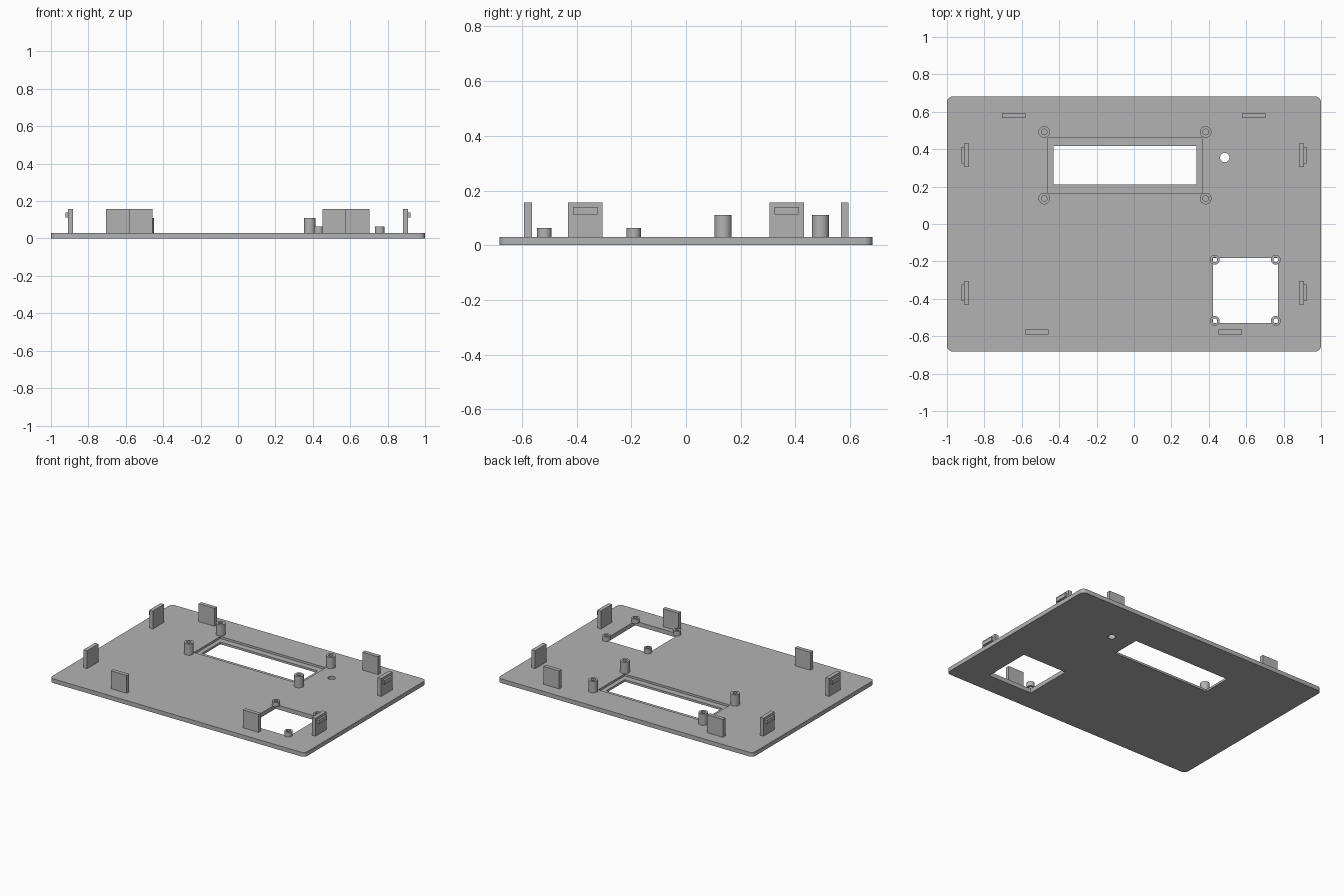
import bpy
import bmesh
import math

cube = bpy.data.objects.get("Cube")
if cube:
    bpy.data.objects.remove(cube, do_unlink=True)

grey = bpy.data.materials.new("plain grey")
grey.use_nodes = True
colour = (0.45, 0.45, 0.45, 1)
grey.diffuse_color = colour
grey.node_tree.nodes["Principled BSDF"].inputs["Base Color"].default_value = colour

THICK = 0.03       # panel thickness
TAB_TOP = 0.157    # top of the clips


def finish(name, bm, smooth=False):
    bmesh.ops.recalc_face_normals(bm, faces=bm.faces)
    mesh = bpy.data.meshes.new(name)
    bm.to_mesh(mesh)
    bm.free()
    mesh.materials.append(grey)
    obj = bpy.data.objects.new(name, mesh)
    bpy.context.collection.objects.link(obj)
    if smooth:
        bpy.ops.object.select_all(action='DESELECT')
        obj.select_set(True)
        bpy.context.view_layer.objects.active = obj
        bpy.ops.object.shade_smooth_by_angle(angle=math.radians(35))
    return obj


def box(name, x, y, z):
    """Box from (low, high) ranges."""
    bm = bmesh.new()
    bmesh.ops.create_cube(bm, size=1)
    for v in bm.verts:
        v.co = [r[0] if c < 0 else r[1] for c, r in zip(v.co, (x, y, z))]
    return finish(name, bm)


def cylinder(name, x, y, radius, low, high):
    bm = bmesh.new()
    bmesh.ops.create_cone(bm, cap_ends=True, segments=32, radius1=radius,
                          radius2=radius, depth=high - low)
    bmesh.ops.translate(bm, verts=bm.verts, vec=(x, y, (low + high) / 2))
    return finish(name, bm)


def tube(name, x, y, outer, inner, low, high):
    """Hollow standoff, a rectangular section turned round its axis."""
    bm = bmesh.new()
    section = [(outer, low), (outer, high), (inner, high), (inner, low)]
    n = 32
    rings = [[bm.verts.new((x + r * math.cos(math.tau * i / n),
                            y + r * math.sin(math.tau * i / n), z))
              for i in range(n)] for r, z in section]
    for k, ring in enumerate(rings):
        after = rings[(k + 1) % len(rings)]
        for i in range(n):
            j = (i + 1) % n
            bm.faces.new((ring[i], ring[j], after[j], after[i]))
    return finish(name, bm, smooth=True)


# Panel with rounded corners
panel = box("panel", (-1, 1), (-0.682, 0.682), (0, THICK))
bm = bmesh.new()
bm.from_mesh(panel.data)
corners = [e for e in bm.edges if abs(e.verts[0].co.z - e.verts[1].co.z) > THICK / 2]
bmesh.ops.bevel(bm, geom=corners, offset=0.032, segments=8, affect='EDGES', profile=0.5)
bm.to_mesh(panel.data)
bm.free()

# Openings: display recess and window, square window, indicator hole
cutters = [
    box("display_recess_cutter", (-0.461, 0.365), (0.166, 0.461), (THICK / 2, 0.1)),
    box("display_window_cutter", (-0.43, 0.333), (0.21, 0.417), (-0.1, 0.1)),
    box("square_window_cutter", (0.422, 0.77), (-0.53, -0.182), (-0.1, 0.1)),
    cylinder("indicator_hole_cutter", 0.485, 0.355, 0.025, -0.1, 0.1),
]
bpy.context.view_layer.objects.active = panel
for cutter in cutters:
    cut = panel.modifiers.new(cutter.name, 'BOOLEAN')
    cut.operation = 'DIFFERENCE'
    cut.solver = 'EXACT'
    cut.object = cutter
    bpy.ops.object.modifier_apply(modifier=cut.name)
    bpy.data.objects.remove(cutter, do_unlink=True)
bpy.ops.object.select_all(action='DESELECT')
panel.select_set(True)
bpy.ops.object.shade_smooth_by_angle(angle=math.radians(35))

# Standoffs round the two windows
for side, x in (("right", -0.48), ("left", 0.383)):
    for end, y in (("front", 0.136), ("back", 0.492)):
        tube(f"display_post_{end}_{side}", x, y, 0.031, 0.015, THICK, 0.11)
for side, x in (("right", 0.432), ("left", 0.758)):
    for end, y in (("front", -0.518), ("back", -0.191)):
        tube(f"window_post_{end}_{side}", x, y, 0.026, 0.013, THICK, 0.063)

# Flat tabs along the front and back edges
for name, x, y in (("back_tab_right", -0.643, 0.58), ("back_tab_left", 0.64, 0.58),
                   ("front_tab_right", -0.52, -0.578), ("front_tab_left", 0.515, -0.578)):
    box(name, (x - 0.062, x + 0.062), (y - 0.014, y + 0.014), (THICK, TAB_TOP))

# Side clips, each with a catch on its outer face
for side, s in (("right", -1), ("left", 1)):
    for end, y in (("front", -0.368), ("back", 0.368)):
        box(f"clip_{end}_{side}", sorted((s * 0.881, s * 0.909)),
            (y - 0.063, y + 0.063), (THICK, TAB_TOP))
        box(f"clip_catch_{end}_{side}", sorted((s * 0.909, s * 0.923)),
            (y - 0.045, y + 0.045), (0.113, 0.14))
